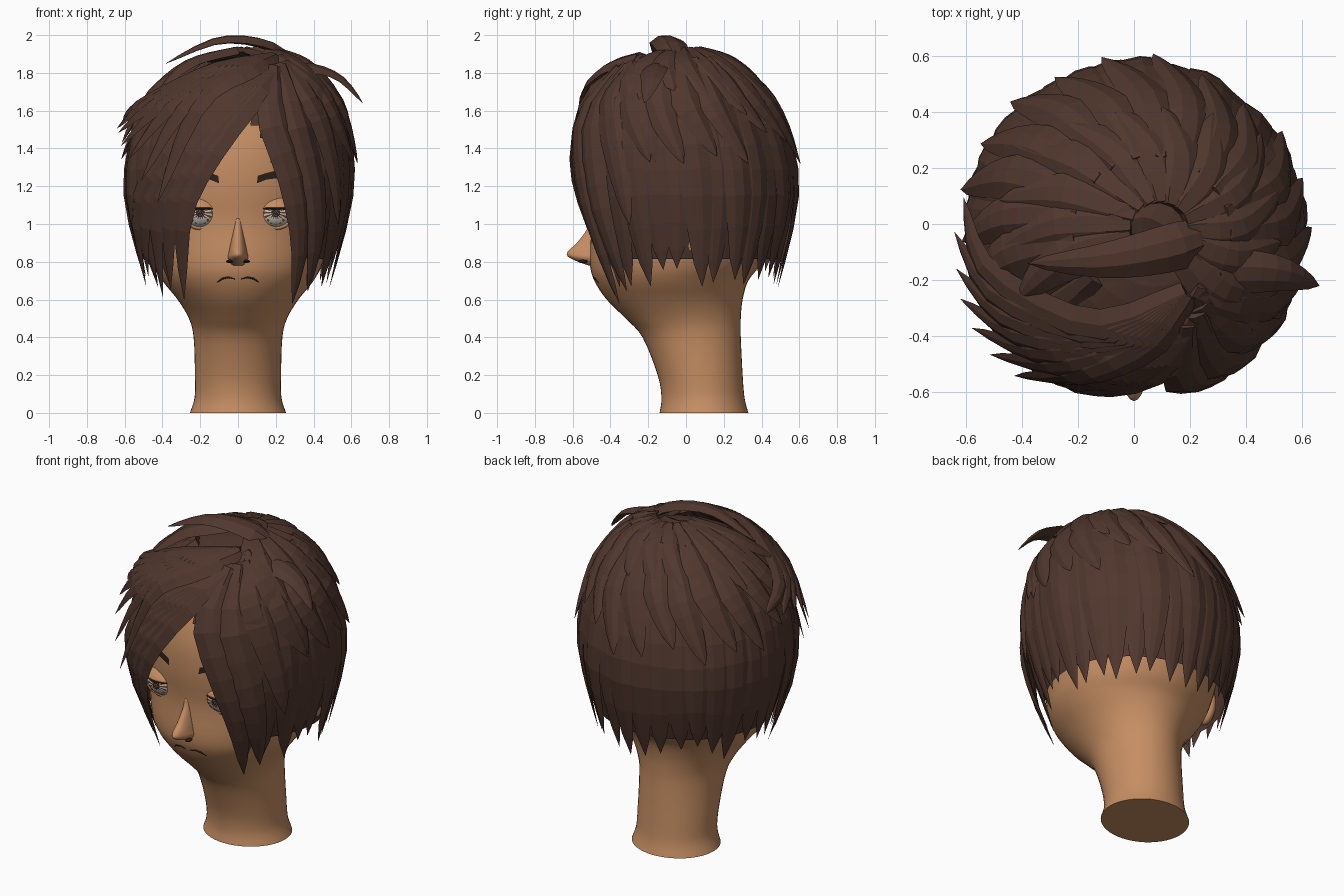
import bpy, bmesh, math, random
from mathutils import Vector

random.seed(4)
if "Cube" in bpy.data.objects:
    bpy.data.objects.remove(bpy.data.objects["Cube"])


def material(name, rgb):
    m = bpy.data.materials.new(name)
    m.use_nodes = True
    m.diffuse_color = (*rgb, 1)
    node = m.node_tree.nodes["Principled BSDF"]
    node.inputs["Base Color"].default_value = (*rgb, 1)
    node.inputs["Roughness"].default_value = 0.8
    return m


SKIN = material("tan skin", (0.56, 0.27, 0.125))
HAIR = material("dark brown hair", (0.08, 0.038, 0.027))
WHITE = material("eye white", (0.6, 0.57, 0.5))
IRIS = material("iris brown", (0.14, 0.05, 0.025))
DARK = material("near black", (0.025, 0.014, 0.01))


def finish(name, bm, mat, smooth=False):
    bmesh.ops.recalc_face_normals(bm, faces=bm.faces)
    me = bpy.data.meshes.new(name)
    bm.to_mesh(me)
    bm.free()
    me.materials.append(mat)
    me.polygons.foreach_set("use_smooth", [smooth] * len(me.polygons))
    ob = bpy.data.objects.new(name, me)
    bpy.context.collection.objects.link(ob)
    return ob


def spline(rows, t):
    """Smooth interpolation through rows, t counted in rows."""
    t = max(0, min(t, len(rows) - 1.0001))
    i = int(t)
    f = t - i
    p = [Vector(rows[max(0, min(len(rows) - 1, i + k))]) for k in (-1, 0, 1, 2)]
    return p[1] + 0.5 * f * (p[2] - p[0] + f * (2 * p[0] - 5 * p[1] + 4 * p[2] - p[3]
                             + f * (3 * (p[1] - p[2]) + p[3] - p[0])))


def loft(bm, rings, cap=True):
    vs = [[bm.verts.new(p) for p in r] for r in rings]
    n = len(vs[0])
    for a, b in zip(vs, vs[1:]):
        for i in range(n):
            bm.faces.new((a[i], a[(i + 1) % n], b[(i + 1) % n], b[i]))
    if cap:
        bm.faces.new(vs[0])
        bm.faces.new(vs[-1])


# Head and neck: height, half width, front y, back y
HEAD = [(0, .255, -.14, .33), (.08, .23, -.13, .31), (.2, .228, -.15, .30), (.4, .235, -.23, .29),
        (.5, .26, -.32, .29), (.6, .32, -.42, .30), (.7, .40, -.485, .33), (.8, .45, -.51, .40),
        (1, .49, -.505, .46), (1.2, .52, -.53, .5), (1.4, .51, -.52, .5), (1.6, .44, -.44, .4),
        (1.75, .25, -.25, .25)]
bm = bmesh.new()
rings = []
for k in range(49):
    z, rx, y0, y1 = spline(HEAD, k / 4)
    rings.append([(rx * math.cos(a), (y0 + y1) / 2 + (y1 - y0) / 2 * math.sin(a), z)
                  for a in (math.tau * i / 48 for i in range(48))])
loft(bm, rings)
head = finish("head_and_neck", bm, SKIN, True)
bpy.context.view_layer.objects.active = head
head.select_set(True)
bpy.ops.object.shade_smooth_by_angle()


def face_y(x, z):
    i = next(k for k in range(len(HEAD) - 1) if HEAD[k + 1][0] >= z)
    f = (z - HEAD[i][0]) / (HEAD[i + 1][0] - HEAD[i][0])
    _, rx, y0, y1 = Vector(HEAD[i]).lerp(Vector(HEAD[i + 1]), f)
    return (y0 + y1) / 2 - (y1 - y0) / 2 * math.sqrt(1 - (x / rx) ** 2)


def ball(name, loc, size, mat, cut=None):
    bm = bmesh.new()
    bmesh.ops.create_uvsphere(bm, u_segments=24, v_segments=16, radius=1)
    for v in bm.verts:
        v.co = Vector(loc) + Vector([a * b for a, b in zip(v.co, size)])
    if cut:
        bmesh.ops.bisect_plane(bm, geom=bm.verts[:] + bm.edges[:] + bm.faces[:],
                               plane_co=(0, 0, cut), plane_no=(0, 0, 1), clear_inner=True)
        bmesh.ops.holes_fill(bm, edges=[e for e in bm.edges if e.is_boundary])
    return finish(name, bm, mat, True)


def tube(name, pts, radius, mat):
    cu = bpy.data.curves.new(name, "CURVE")
    cu.dimensions = "3D"
    cu.bevel_depth = radius
    cu.bevel_resolution = 2
    sp = cu.splines.new("POLY")
    sp.points.add(len(pts) - 1)
    for q, p in zip(sp.points, pts):
        q.co = (*p, 1)
        q.radius = 1
    sp.points[0].radius = sp.points[-1].radius = 0.3
    cu.materials.append(mat)
    bpy.context.collection.objects.link(bpy.data.objects.new(name, cu))


# Nose: bridge to tip, then back under
NOSE = [(1.03, .02, .0), (.97, .026, .02), (.9, .04, .07), (.85, .05, .12), (.82, .055, .105), (.78, .035, .01)]
bm = bmesh.new()
rings = []
for k in range(21):
    z, w, d = spline(NOSE, k / 4)
    rings.append([(w * math.cos(a), face_y(0, z) + .02 - (d + .02) * max(0, math.sin(a)) ** 1.3, z)
                  for a in (math.pi * i / 12 for i in range(13))])
loft(bm, rings)
finish("nose", bm, SKIN, True)

# Paired face parts
for s, side in ((1, "left"), (-1, "right")):
    c = Vector((s * .2, face_y(.2, 1.06) + .045, 1.06))
    size = Vector((.105, .085, .085))
    ball(side + "_eye", c, size, WHITE)
    ball(side + "_upper_lid", c, size * 1.08, SKIN, 1.08)

    def on_eye(x, z, out=1.02):
        return c + Vector((x, -size.y * out * math.sqrt(max(0, 1 - (x / size.x) ** 2 - (z / size.z) ** 2)), z))

    arc = [math.pi * i / 12 for i in range(13)]
    tube(side + "_lower_lid", [on_eye(.1 * math.cos(a), .02 - .1 * math.sin(a), 1) for a in arc], .012, SKIN)
    tube(side + "_lash_line", [on_eye(.098 * math.cos(a), .022, 1.06) for a in arc], .005, DARK)
    # Iris rays and pupil fan
    for name, mat, r0, r1, half in (("iris_rays", IRIS, .022, .064, .1), ("pupil", DARK, .001, .024, .18)):
        bm = bmesh.new()
        for k in range(16):
            a = math.tau * k / 16
            quad = [(r0, -half), (r1, -half), (r1, half), (r0, half)]
            pts = [(r * math.cos(a + h), min(.02, r * math.sin(a + h))) for r, h in quad]
            if min(p[1] for p in pts) < .015:
                bm.faces.new([bm.verts.new(on_eye(*p, 1.03)) for p in pts])
        finish(side + "_" + name, bm, mat)
    # Eyebrow plate
    bm = bmesh.new()
    brow = [(.1, 1.215), (.15, 1.235), (.23, 1.245), (.21, 1.285), (.15, 1.27), (.105, 1.255)]
    bm.faces.new([bm.verts.new((s * x, face_y(x, z) - .008, z)) for x, z in brow])
    finish(side + "_eyebrow", bm, DARK)
    ball(side + "_nostril", (s * .045, face_y(0, .8) - .035, .802), (.018, .025, .009), DARK)
    ball(side + "_ear", (s * .49, .03, .95), (.05, .08, .12), SKIN)
    tube(side + "_mouth_line", [(s * x, face_y(x, z) - .002, z) for x, z in
                                ((.11, .69), (.085, .71), (.05, .718), (.015, .708))], .005, DARK)

# Hair envelope: height, half width, half depth, centre x, centre y
ENVELOPE = [(1.9, .01, .01, .1, -.02), (1.87, .2, .2, .07, -.03), (1.77, .38, .37, .04, -.05),
            (1.6, .51, .5, .02, -.04), (1.4, .575, .565, 0, -.02), (1.2, .595, .585, 0, -.01),
            (1, .585, .57, 0, 0), (.8, .53, .5, 0, .01), (.6, .46, .45, 0, .02)]


def envelope(deg, t, lift=0):
    z, rx, ry, cx, cy = spline(ENVELOPE, t)
    a = math.radians(deg)
    p = Vector((cx + rx * math.cos(a), cy + ry * math.sin(a), z))
    return p + (p - Vector((0, 0, 1.15))).normalized() * lift


def add_lock(bm, pts, width, thick, blunt=2.5, steps=10):
    """Faceted ridge swept along pts, broad at the root and pointed at the tip."""
    path = [spline(pts, k / steps * (len(pts) - 1)) for k in range(steps + 1)]
    rings = []
    for k, p in enumerate(path):
        s = k / steps
        tan = (path[min(steps, k + 1)] - path[max(0, k - 1)]).normalized()
        out = (p - Vector((0, 0, 1.15))).normalized()
        across = tan.cross(out).normalized()
        out = across.cross(tan)
        w = width * min(1, .55 + 1.4 * s) * (1.01 - s ** blunt)
        h = thick * (1.03 - s ** 3)
        rings.append([p - across * w, p - across * w * .3 + out * h, p + across * w * .35 + out * h * .9,
                      p + across * w, p - out * h * .5])
    loft(bm, rings)


def hair_lock(bm, keys, width, thick=.025, lift=0, tip=0, blunt=2.5):
    n = len(keys) - 1
    pts = [envelope(a, t, lift + tip * (i / n) ** 2) for i, (a, t) in enumerate(keys)]
    add_lock(bm, pts, width, thick, blunt)


# Under cap with the face left open
def cap_limit(a):
    if -130 < a < -85:
        return 3 + (-85 - a) / 45 * 3.2
    if -85 <= a < -52:
        return 3 + (a + 85) / 33 * 3.2
    return 7


bm = bmesh.new()
grid = [[bm.verts.new(envelope(i * 6 - 150, j / 3, -.025)) for i in range(60)] for j in range(22)]
for j in range(21):
    for i in range(60):
        if (j + 1) / 3 <= cap_limit(i * 6 - 147):
            k = (i + 1) % 60
            bm.faces.new((grid[j][i], grid[j][k], grid[j + 1][k], grid[j + 1][i]))
finish("hair_cap", bm, HAIR)

# Long locks round the sides and back
bm = bmesh.new()
for k in range(25):
    a = -50 + k * 11.3
    end = 7.25 + random.uniform(-.15, .35) + (.4 if k in (0, 1, 24) else 0)
    hair_lock(bm, [(a - 6, 1.3), (a - 2, 3), (a, 5), (a + random.uniform(-3, 3), end)],
              .095, .025, random.uniform(-.012, .01), 0, 5)
finish("side_and_back_locks", bm, HAIR)

# Short overlapping locks swirling out from the crown
bm = bmesh.new()
for row, (count, t0, t1) in enumerate(((15, 1.3, 4.1), (12, .5, 2.9))):
    for k in range(count):
        a = -50 + (k + row * .5) * 250 / count
        end = t1 + random.uniform(-.4, .4)
        hair_lock(bm, [(a, t0), (a + 5, (t0 + end) / 2), (a + 17, end)], .095, .035, .012, .035, 3)
finish("crown_locks", bm, HAIR)

# Fringe swept across from the parting
bm = bmesh.new()
for a, t in ((-127, 7.9), (-136, 7.6), (-146, 7.8), (-156, 7.3), (-166, 7.5)):
    d = a + 62
    hair_lock(bm, [(-62, 1.7), (-62 + d * .36, 2.6), (-62 + d * .66, 4.1), (-62 + d * .87, 5.7), (a, t)],
              .1, .025, .015, 0, 3)
for a, t in ((-128, 5.4), (-138, 4.9), (-148, 4.4), (-158, 4.1), (-168, 3.8), (-180, 3.7), (-192, 3.5)):
    d = a + 60
    hair_lock(bm, [(-60, 1.2), (-60 + d * .45, 1.9), (-60 + d * .8, 3), (a, t)], .085, .03, .025, .07, 3)
finish("swept_fringe", bm, HAIR)

# Locks falling on the other side of the parting
bm = bmesh.new()
for keys in ([(-66, 1.7), (-72, 3.2), (-62, 4.8), (-56, 6.4), (-53, 8)],
             [(-58, 1.6), (-58, 3.2), (-50, 5), (-46, 6.4), (-43, 7.6)],
             [(-52, 1.5), (-42, 3), (-34, 4.6), (-30, 6)],
             [(-54, 1.2), (-34, 2.2), (-20, 3.3), (-14, 4.4)]):
    hair_lock(bm, keys, .1, .03, .018, .01, 3)
finish("parted_locks", bm, HAIR)

# Loose tufts arching over the top
bm = bmesh.new()
add_lock(bm, [Vector(p) for p in ((.28, -.03, 1.84), (.15, -.08, 1.94), (-.1, -.13, 1.965), (-.38, -.14, 1.85))],
         .09, .035, 3)
add_lock(bm, [Vector(p) for p in ((.2, -.19, 1.8), (.36, -.17, 1.82), (.53, -.18, 1.77), (.66, -.22, 1.64))],
         .085, .03, 3)
add_lock(bm, [Vector(p) for p in ((.2, -.05, 1.86), (.05, .05, 1.9), (-.08, .0, 1.9), (-.2, -.12, 1.86))],
         .1, .03, 3)
finish("loose_tufts", bm, HAIR)
